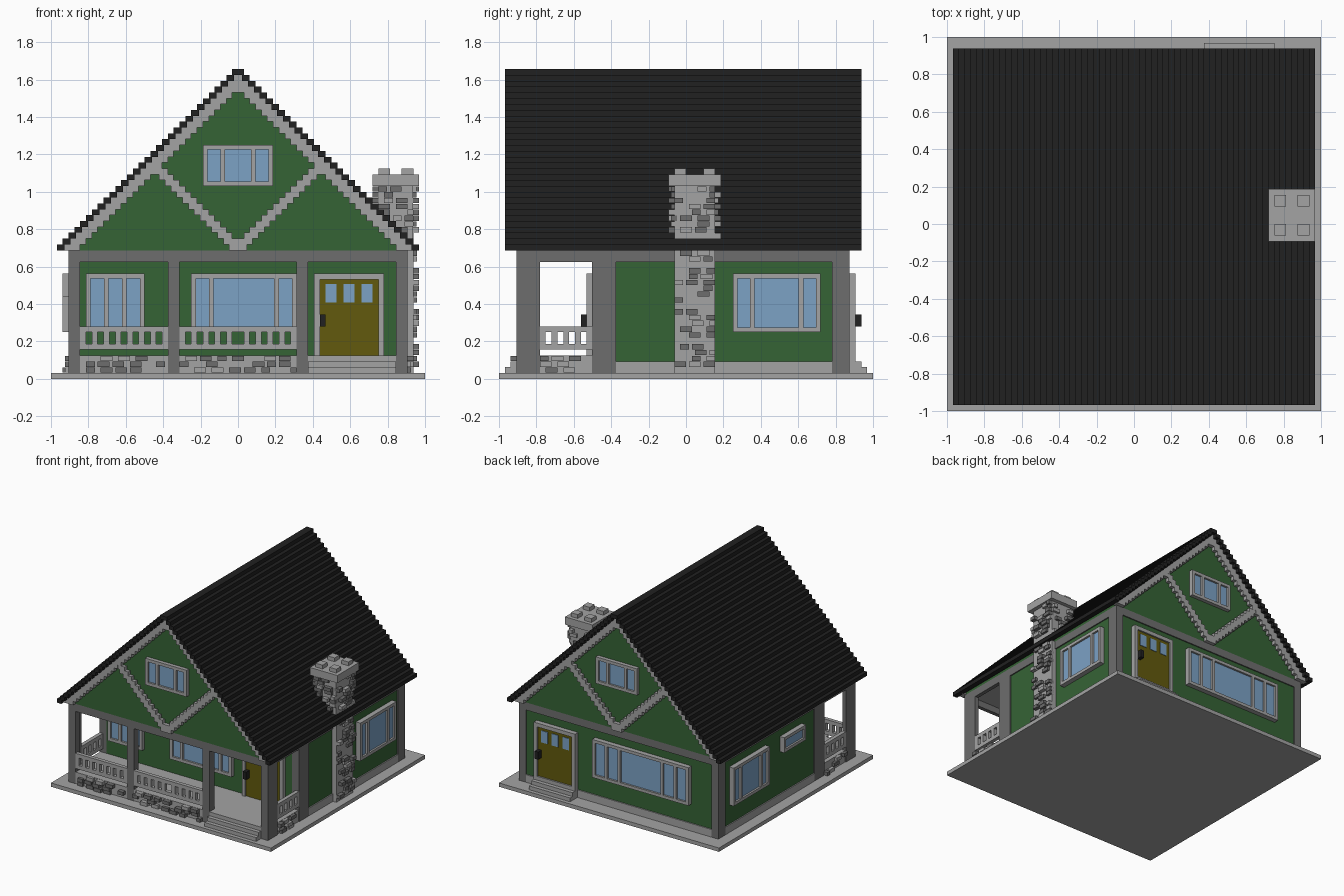
import bpy, bmesh, random
from mathutils import Matrix, Vector

random.seed(7)
if "Cube" in bpy.data.objects:
    bpy.data.objects.remove(bpy.data.objects["Cube"], do_unlink=True)

U = 1 / 32  # one brick cell; every measure below counts cells


def material(name, rgb):
    m = bpy.data.materials.new(name)
    m.use_nodes = True
    m.diffuse_color = (*rgb, 1)
    m.node_tree.nodes["Principled BSDF"].inputs["Base Color"].default_value = (*rgb, 1)
    return m


LIGHT = material("light_grey", (0.37, 0.37, 0.37))
DARK = material("dark_grey", (0.155, 0.155, 0.155))
GREEN = material("green", (0.036, 0.125, 0.036))
BLACK = material("black", (0.015, 0.015, 0.015))
OLIVE = material("olive", (0.122, 0.102, 0.004))
GLASS = material("blue_glass", (0.2, 0.36, 0.56))


def build(name, mat, boxes):
    """One object from boxes (x0, x1, y0, y1, z0, z1)."""
    bm = bmesh.new()
    for x0, x1, y0, y1, z0, z1 in boxes:
        mid = Vector((x0 + x1, y0 + y1, z0 + z1)) * U / 2
        size = Vector((x1 - x0, y1 - y0, z1 - z0)) * U
        bmesh.ops.create_cube(bm, size=1, matrix=Matrix.Translation(mid) @ Matrix.Diagonal((*size, 1)))
    me = bpy.data.meshes.new(name)
    bm.to_mesh(me)
    bm.free()
    me.materials.append(mat)
    ob = bpy.data.objects.new(name, me)
    bpy.context.collection.objects.link(ob)
    return ob


def on(face, s0, s1, z0, z1, d0, d1):
    """Box on a wall: s along it, d outward from it. face = (normal axis, sign, plane)."""
    axis, sign, plane = face
    a, b = sorted((plane + sign * d0, plane + sign * d1))
    return (a, b, s0, s1, z0, z1) if axis == "x" else (s0, s1, a, b, z0, z1)


def both(boxes):
    """Add the copies mirrored in x."""
    return boxes + [(-b[1], -b[0], *b[2:]) for b in boxes]


PORCH_WALL, BACK = ("y", -1, -16), ("y", 1, 28)
FRONT, RIGHT, LEFT = ("y", -1, -29), ("x", 1, 29), ("x", -1, -29)


def window(name, face, s0, s1, z0, z1, weights, gap=0.8):
    scale = (s1 - s0 - gap * (len(weights) + 1)) / sum(weights)
    bars = [on(face, s0, s1, z0, z0 + gap, -0.5, 1), on(face, s0, s1, z1 - gap, z1, -0.5, 1)]
    s = s0
    for w in [*weights, 0]:
        bars.append(on(face, s, s + gap, z0 + gap, z1 - gap, -0.5, 1))
        s += gap + w * scale
    build(name + "_frame", LIGHT, bars)
    build(name + "_glass", GLASS, [on(face, s0 + .3, s1 - .3, z0 + .3, z1 - .3, -0.5, 0.5)])


def door(name, face, c):
    build(name + "_frame", LIGHT, [on(face, c - 6, c - 5, 4, 18, -0.5, 1), on(face, c + 5, c + 6, 4, 18, -0.5, 1),
                                   on(face, c - 5, c + 5, 17, 18, -0.5, 1)])
    build(name + "_panel", OLIVE, [on(face, c - 5, c + 5, 4, 17, -0.5, 0.6)])
    build(name + "_panes", GLASS, [on(face, c + o - 0.95, c + o + 0.95, 13.1, 16.2, 0.5, 0.75) for o in (-3.1, 0, 3.1)])
    k = c + face[1] * 4.5
    build(name + "_handle", BLACK, [on(face, k - .5, k + .5, 9, 11, 0.5, 2)])


def stones(name, face, s0, s1, z0, z1, edge=0):
    """Rows of jutting stones, some dark and some light."""
    dark, light = [], []
    for z in range(z0, z1):
        s = s0 - edge + random.choice((0, 1))
        while s + 1 <= s1 + edge:
            w = random.choice((1.5, 2, 2))
            if random.random() < 0.65:
                e = min(s + w, s1 + edge)
                (dark if random.random() < 0.65 else light).append(
                    on(face, s, e, z + 0.05, z + 0.95, -0.5, random.choice((0.6, 1))))
            s += w + random.choice((0.5, 1))
    build(name + "_dark_stones", DARK, dark)
    build(name + "_light_stones", LIGHT, light)


def railing(name, face, s0, s1, holes):
    """Two rails and the solid balusters between holes (start, end)."""
    bars = [on(face, s0, s1, 5, 6, -1, 0), on(face, s0, s1, 8, 9, -1, 0)]
    edges = [s0] + [e for h in holes for e in h] + [s1]
    bars += [on(face, a, b, 6, 8, -1, 0) for a, b in zip(edges[::2], edges[1::2])]
    build(name, LIGHT, bars)


# Ground slab, porch deck and steps
build("base_slab", LIGHT, [(-32, 32, -32, 32, 0, 1)])
build("porch_deck", LIGHT, [(-28.8, 28.8, -28.9, -16, 1, 4)])
build("front_steps", LIGHT, [(12, 27, -29 - i, -28, 1, 4 - i) for i in range(3)])
build("back_steps", LIGHT, [(12, 24, 27.5, 29 + i, 1, 4 - i) for i in range(3)])

# House body with plinth, posts and beams
build("house_walls", GREEN, [(-28.7, 28.7, -16, 27.7, 1, 22)])
build("wall_plinth", LIGHT, both([(28, 29, -12, 25, 1, 3)]) + [(-27, 27, 27, 28, 1, 3)])
build("corner_posts", DARK, both([(27, 29, -29, -27, 1, 22), (28, 29, -27, -25, 1, 22),
                                  (27, 29, -16.05, -12, 1, 22), (27, 29, 25, 28, 1, 22)]))
build("porch_posts", DARK, [(-12, -10, -29, -27, 1, 22), (10, 12, -29, -27, 1, 22)])
build("eave_beams", DARK, both([(28, 29, -27, 27, 20, 22)]) + [(-28, 28, -29, -28, 20, 22), (-28, 28, 27, 28, 20, 22)])
build("porch_ceiling", LIGHT, [(-28, 28, -28, -16, 21.7, 22)])

# Stepped attic, roof and gable trim
build("attic_gables", GREEN, [(-min(29, 30 - k), min(29, 30 - k), -29, 28, 22 + k, 23 + k) for k in range(30)])
build("roof", BLACK, both([(29.7 - k, 31 - k, -31, 30, 22 + k, 23 + k) for k in range(30)]) + [(-1, 1, -31, 30, 52, 53)])
for name, face in (("front", FRONT), ("back", BACK)):
    build(name + "_gable_rake", LIGHT, both([on(face, max(0, 27 - k), 30 - k, 22 + k, 23 + k, -0.5, 1) for k in range(30)]))
    build(name + "_gable_chevron", LIGHT, both([on(face, max(0, k - 1), k + 1.5, 22 + k, 23 + k, -0.5, 0.95) for k in range(14)]))
    window(name + "_gable_window", face, -6, 6, 33, 40, (2, 4, 2))

# Windows and doors
window("porch_left_window", PORCH_WALL, -26, -16, 8, 18, (1, 1, 1))
window("porch_wide_window", PORCH_WALL, -8, 10, 8, 18, (2.2, 10.4, 2.2))
window("back_wide_window", BACK, -21, 7, 8, 18, (2.6, 2.8, 10.9, 2.8, 2.6))
window("chimney_side_window", RIGHT, 8, 23, 8, 18, (2.1, 7.5, 2.1))
window("far_side_window", LEFT, 8, 23, 8, 18, (2.1, 7.5, 2.1))
window("small_side_window", LEFT, -7, 2, 14, 18, (1,))
door("front_door", PORCH_WALL, 19)
door("back_door", BACK, 18)

# Porch railings and stone footing
railing("front_railing_short", FRONT, -27, -12, [(s, s + 1) for s in range(-26, -13, 2)])
side = [(s, s + 1) for s in (-9, -7, -5, -3)]
railing("front_railing_long", FRONT, -10, 10, side + [(-1, 1)] + [(-b, -a) for a, b in reversed(side)])
stones("front_footing_short", FRONT, -27, -12, 1, 4)
stones("front_footing_long", FRONT, -10, 10, 1, 4)
for name, face in (("right", RIGHT), ("left", LEFT)):
    railing(name + "_railing", face, -25, -16, [(s, s + 1) for s in range(-24, -17, 2)])
    stones(name + "_footing", face, -25, -16, 1, 4)

# Chimney
build("chimney_stack", LIGHT, [(28, 30, -2, 5, 1, 22), (24, 29.95, -2, 5, 22.5, 33)])
stones("chimney_lower", ("x", 1, 30), -2, 5, 2, 22)
stones("chimney_outer", ("x", 1, 29.95), -2, 5, 24, 33)
stones("chimney_inner", ("x", -1, 24), -2, 5, 29, 33)
stones("chimney_front", ("y", -1, -2), 24, 30, 24, 33)
stones("chimney_back", ("y", 1, 5), 24, 30, 24, 33)
build("chimney_cap", LIGHT, [(23, 31, -3, 6, 33, 35)])
build("chimney_cap_studs", LIGHT, [(x, x + 2, y, y + 2, 35, 36) for x in (24, 28) for y in (-2, 3)])
